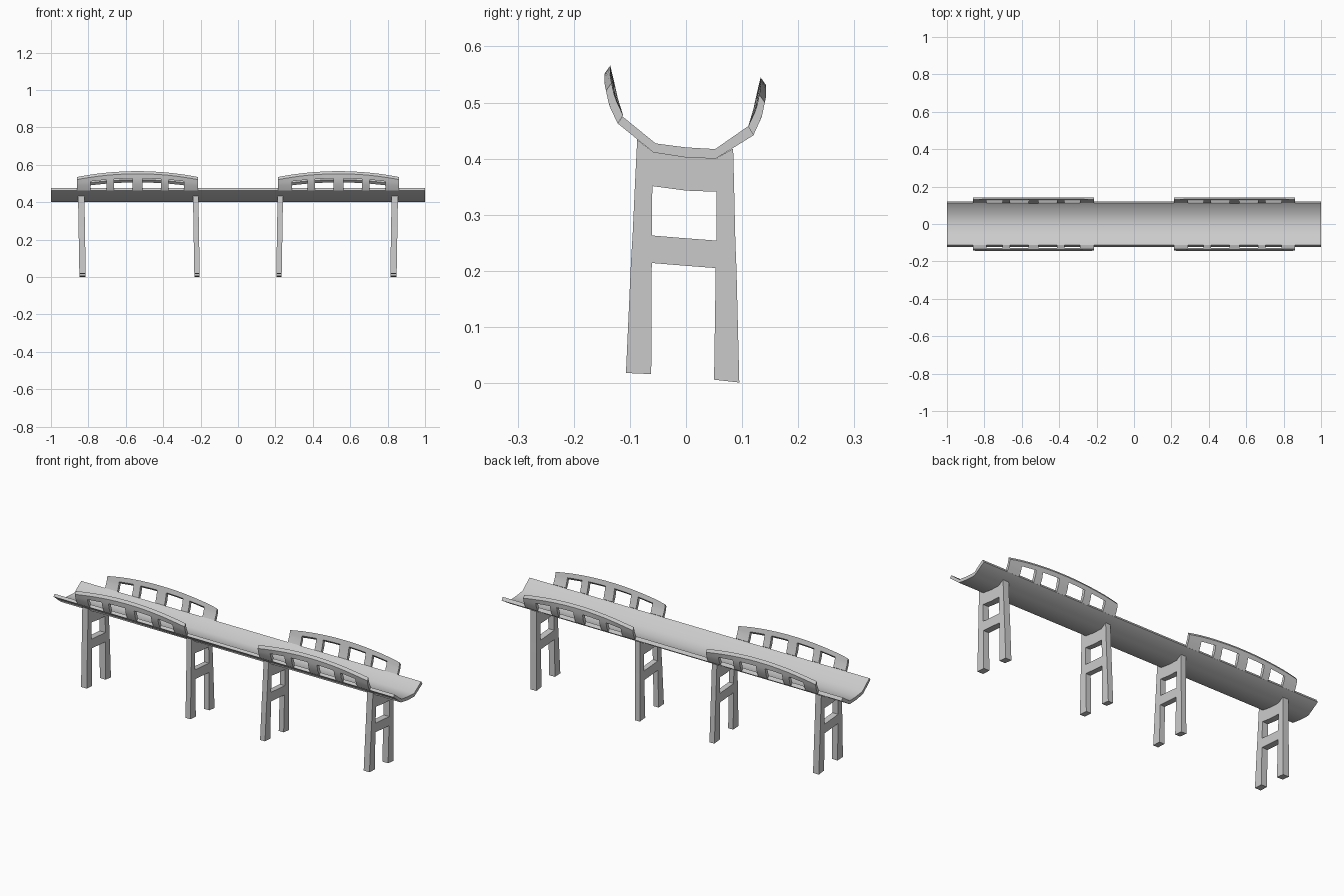
import bpy, bmesh, math

if "Cube" in bpy.data.objects:
    bpy.data.objects.remove(bpy.data.objects["Cube"])


def shell(name, near, far, is_open=lambda r, c: False, smooth=0):
    """Solid panel between two matching point grids, leaving open cells as holes."""
    bm = bmesh.new()
    a = [[bm.verts.new(p) for p in row] for row in near]
    b = [[bm.verts.new(p) for p in row] for row in far]
    rows, cols = len(near) - 1, len(near[0]) - 1

    def solid(r, c):
        return 0 <= r < rows and 0 <= c < cols and not is_open(r, c)

    for r in range(rows):
        for c in range(cols):
            if not solid(r, c):
                continue
            ring = [(r, c), (r, c + 1), (r + 1, c + 1), (r + 1, c)]
            bm.faces.new([a[i][j] for i, j in ring])
            bm.faces.new([b[i][j] for i, j in reversed(ring)])
            around = [(r - 1, c), (r, c + 1), (r + 1, c), (r, c - 1)]
            for k, n in enumerate(around):
                if not solid(*n):
                    (i, j), (m, q) = ring[k], ring[(k + 1) % 4]
                    bm.faces.new([a[i][j], b[i][j], b[m][q], a[m][q]])
    bmesh.ops.delete(bm, geom=[v for v in bm.verts if not v.link_faces], context='VERTS')
    bmesh.ops.recalc_face_normals(bm, faces=bm.faces)
    me = bpy.data.meshes.new(name)
    bm.to_mesh(me)
    bm.free()
    ob = bpy.data.objects.new(name, me)
    bpy.context.collection.objects.link(ob)
    if smooth:
        bpy.ops.object.select_all(action='DESELECT')
        ob.select_set(True)
        bpy.context.view_layer.objects.active = ob
        bpy.ops.object.shade_smooth_by_angle(angle=math.radians(smooth))
    return ob


# trough-shaped walkway, slightly tilted across its width
upper = [(-.113, .475), (-.054, .427), (0, .42), (.052, .417), (.111, .458)]
lower = [(-.122, .463), (-.058, .411), (0, .402), (.053, .40), (.121, .442)]
shell("walkway", [[(x, y, z) for y, z in upper] for x in (-1, 1)],
      [[(x, y, z) for y, z in lower] for x in (-1, 1)], smooth=50)

# support trestles: two splayed legs, a crossbar and a head under the walkway
trestle = [
    [(-.107, .018), (-.062, .016), (0, .01), (.050, .006), (.095, .001)],
    [(-.098, .217), (-.061, .214), (0, .209), (.053, .205), (.090, .202)],
    [(-.095, .266), (-.061, .263), (0, .258), (.054, .254), (.088, .251)],
    [(-.091, .353), (-.060, .351), (0, .343), (.054, .341), (.086, .338)],
    [(-.087, .434), (-.058, .411), (0, .402), (.053, .40), (.084, .418)],
]


def trestle_side(x, lean):
    return [[(x + lean * (.42 - z) / .42, y, z) for y, z in row] for row in trestle]


for side in (-1, 1):
    for label, x, half in (("outer", .838, .017), ("inner", .226, .0145)):
        shell(f"{label}_trestle", trestle_side(side * x - half, -side * .007),
              trestle_side(side * x + half, -side * .007),
              lambda r, c: r in (0, 2) and c in (1, 2))

# arched guard rails with four openings, curving outward from the walkway edge
half_cols = [.027, .075, .125, .165, .21, .25, .29, .3225]
cols = [-v for v in reversed(half_cols)] + half_cols
curve = [(.463, .122), (.495, .137), (.532, .145), (.6, .145)]


def out_y(z):
    for (z0, y0), (z1, y1) in zip(curve, curve[1:]):
        if z <= z1:
            return y0 + (y1 - y0) * (z - z0) / (z1 - z0)


def opening(r, c):
    m = abs(cols[c] + cols[c + 1]) / 2
    return r < 2 and (.027 < m < .125 or .165 < m < .25)


def guard_rail(name, cx, side):
    drop = .021 if side > 0 else 0
    width = side * (.985 if side > 0 else 1)
    outer, inner = [], []
    for r in range(4):
        o, i = [], []
        for x in cols:
            s = (x / .3225) ** 2
            z = (.463, .494 - .005 * s, .527 - .026 * s, .552 - .031 * s)[r]
            y = out_y(z)
            bow = .005 * (1 - s) if r in (1, 2) else 0
            o.append((cx + x, width * y, z - drop))
            i.append((cx + x, width * (y - .010 - bow), z + .014 - drop))
        outer.append(o)
        inner.append(i)
    shell(name, outer, inner, opening, smooth=30)


for cx in (-.5375, .5375):
    guard_rail("front_guard_rail", cx, -1)
    guard_rail("back_guard_rail", cx, 1)
